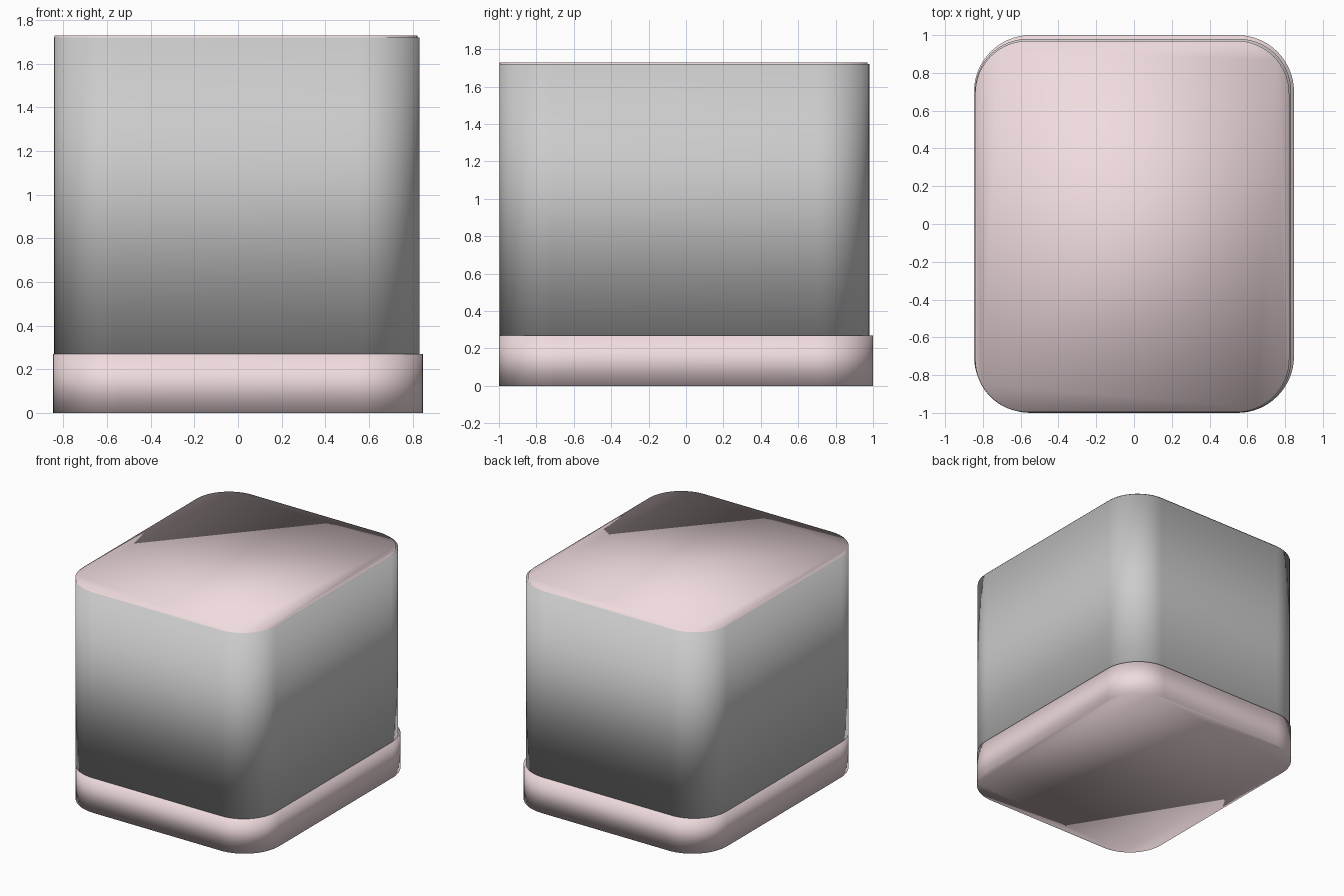
import bpy, bmesh
from math import sin, cos, pi

if "Cube" in bpy.data.objects:
    bpy.data.objects.remove(bpy.data.objects["Cube"])

pink = bpy.data.materials.new("pale_pink")
pink.diffuse_color = (0.87, 0.71, 0.73, 1)
pink.use_nodes = True
pink.node_tree.nodes["Principled BSDF"].inputs["Base Color"].default_value = pink.diffuse_color


def rounded_block(name, x0, x1, y0, y1, z0, z1, r, mat=None, seg=16):
    """Extrude a rounded rectangle from z0 to z1, with soft shading."""
    bm = bmesh.new()
    corners = [(x1 - r, y1 - r), (x0 + r, y1 - r), (x0 + r, y0 + r), (x1 - r, y0 + r)]
    ring = []
    for q, (cx, cy) in enumerate(corners):
        for i in range(seg + 1):
            a = pi / 2 * (q + i / seg)
            ring.append(bm.verts.new((cx + r * cos(a), cy + r * sin(a), z0)))
    face = bm.faces.new(ring)
    ext = bmesh.ops.extrude_face_region(bm, geom=[face], use_keep_orig=True)
    top = [g for g in ext["geom"] if isinstance(g, bmesh.types.BMVert)]
    bmesh.ops.translate(bm, verts=top, vec=(0, 0, z1 - z0))
    bmesh.ops.recalc_face_normals(bm, faces=bm.faces)
    for f in bm.faces:
        f.smooth = True
    mesh = bpy.data.meshes.new(name)
    bm.to_mesh(mesh)
    bm.free()
    ob = bpy.data.objects.new(name, mesh)
    bpy.context.collection.objects.link(ob)
    if mat:
        mesh.materials.append(mat)
    return ob


# Wide base tray
rounded_block("base", -0.847, 0.847, -1.0, 1.0, 0.0, 0.27, 0.30, pink)
# Main grey body, set slightly toward the front left
rounded_block("body", -0.842, 0.832, -0.997, 0.98, 0.27, 1.72, 0.28)
# Inner core whose top shows as a thin lid
rounded_block("lid_core", -0.841, 0.822, -0.996, 0.97, 0.28, 1.73, 0.28, pink)
